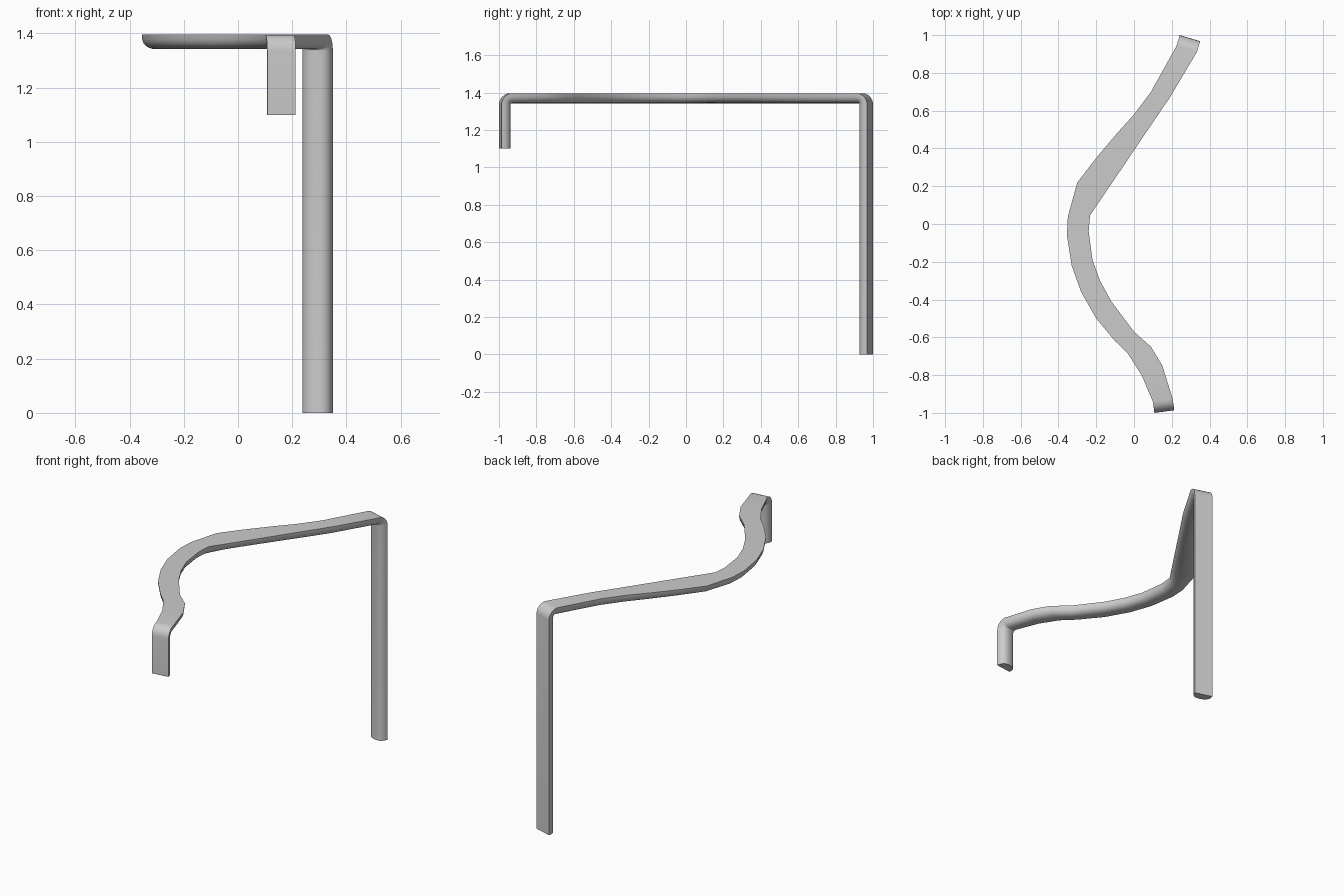
import bpy, bmesh, math
from mathutils import Vector

if "Cube" in bpy.data.objects:
    bpy.data.objects.remove(bpy.data.objects["Cube"])

TOP, DEPTH, BEND = 1.396, 0.054, 0.06
UP = Vector((0, 0, 1))

# Plan outline of the wavy top: left edge x, y then right edge x, y
PLAN = [
    (0.09, 0.70, 0.19, 0.67), (0.00, 0.58, 0.107, 0.548),
    (-0.09, 0.48, 0.025, 0.427), (-0.20, 0.35, -0.072, 0.283),
    (-0.30, 0.22, -0.169, 0.14), (-0.35, 0.04, -0.233, 0.045),
    (-0.355, -0.06, -0.24, -0.04), (-0.33, -0.22, -0.22, -0.19),
    (-0.28, -0.36, -0.18, -0.30), (-0.20, -0.50, -0.12, -0.41),
    (-0.10, -0.62, 0.00, -0.57), (-0.03, -0.69, 0.09, -0.65),
    (0.04, -0.80, 0.15, -0.75),
]


def leg(left, right, out_sign, foot_z):
    """Stations from the foot up and round the bend: left, right, inward."""
    l, r = Vector((*left, 0)), Vector((*right, 0))
    e = (r - l).normalized()
    out = Vector((-e.y, e.x, 0)) * out_sign
    stations = [(l + UP * foot_z, r + UP * foot_z, -out)]
    for i in range(7):
        a = math.pi / 2 * i / 6
        shift = -out * BEND * (1 - math.cos(a)) + UP * (TOP - BEND + BEND * math.sin(a))
        stations.append((l + shift, r + shift, -(out * math.cos(a) + UP * math.sin(a))))
    return stations


# Tall leg, wavy top, short leg
path = leg((0.242, 1.0), (0.35, 0.968), 1, 0)
path += [(Vector((a, b, TOP)), Vector((c, d, TOP)), -UP) for a, b, c, d in PLAN]
path += leg((0.108, -1.0), (0.213, -0.986), -1, 1.1)[::-1]

# Sweep a profile that is flat outside and rounded inside
N = 12
bm = bmesh.new()
rings = []
for l, r, inward in path:
    ring = []
    for i in range(N + 1):
        t = math.pi * i / N
        c, s = math.cos(t), max(math.sin(t), 0)
        u = math.copysign(abs(c) ** 0.8, c)
        ring.append(bm.verts.new((l + r) / 2 + (l - r) / 2 * u + inward * DEPTH * s ** 0.8))
    rings.append(ring)
for a, b in zip(rings, rings[1:]):
    for i in range(N + 1):
        j = (i + 1) % (N + 1)
        bm.faces.new((a[i], a[j], b[j], b[i]))
bm.faces.new(rings[0])
bm.faces.new(rings[-1])
bmesh.ops.recalc_face_normals(bm, faces=bm.faces)
mesh = bpy.data.meshes.new("bent_rail")
bm.to_mesh(mesh)
bm.free()
rail = bpy.data.objects.new("bent_rail", mesh)
bpy.context.collection.objects.link(rail)
bpy.context.view_layer.objects.active = rail
rail.select_set(True)
bpy.ops.object.shade_smooth_by_angle(angle=math.radians(35))
